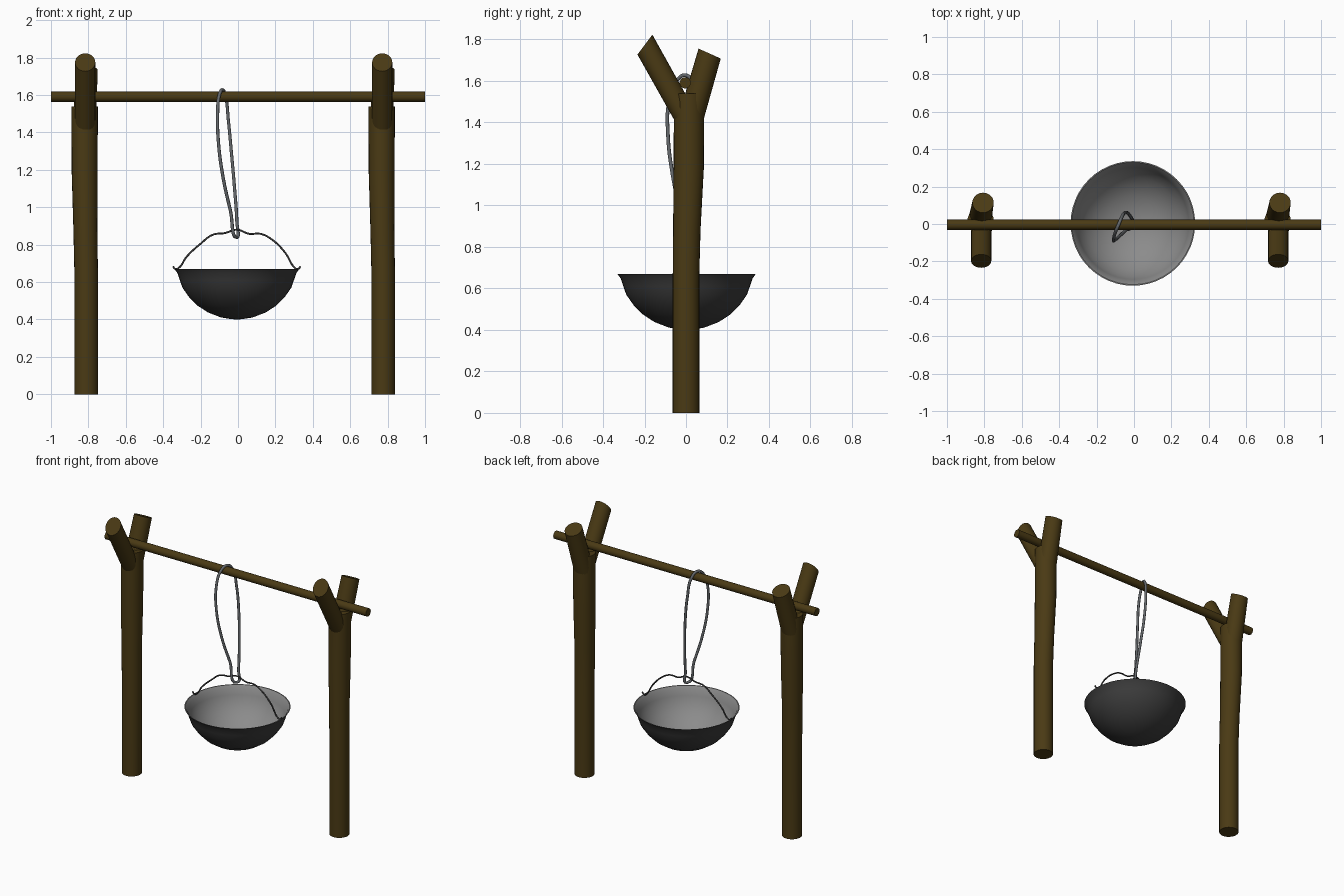
import bpy, bmesh, math
from mathutils import Vector

if "Cube" in bpy.data.objects:
    bpy.data.objects.remove(bpy.data.objects["Cube"])


def mat(name, rgb):
    m = bpy.data.materials.new(name)
    m.diffuse_color = (*rgb, 1)
    m.use_nodes = True
    m.node_tree.nodes["Principled BSDF"].inputs["Base Color"].default_value = m.diffuse_color
    return m


WOOD = mat("dark wood", (0.068, 0.042, 0.007))
IRON = mat("black iron", (0.045, 0.045, 0.045))
INNER = mat("worn grey iron", (0.26, 0.26, 0.26))
WIRE = mat("grey wire", (0.13, 0.14, 0.15))


def finish(name, bm, mats, angle=40):
    bmesh.ops.recalc_face_normals(bm, faces=bm.faces)
    me = bpy.data.meshes.new(name)
    bm.to_mesh(me)
    bm.free()
    ob = bpy.data.objects.new(name, me)
    bpy.context.collection.objects.link(ob)
    for m in mats:
        me.materials.append(m)
    bpy.ops.object.select_all(action='DESELECT')
    ob.select_set(True)
    bpy.context.view_layer.objects.active = ob
    bpy.ops.object.shade_smooth_by_angle(angle=math.radians(angle))
    return ob


def log(name, rings, n=24):
    """Loft capped rings: (centre, x half axis, second half axis as y, z)."""
    bm = bmesh.new()
    loops = []
    for c, rx, (vy, vz) in rings:
        loop = []
        for i in range(n):
            a = 2 * math.pi * i / n
            off = Vector((rx * math.cos(a), vy * math.sin(a), vz * math.sin(a)))
            loop.append(bm.verts.new(Vector(c) + off))
        loops.append(loop)
    for a, b in zip(loops, loops[1:]):
        for i in range(n):
            j = (i + 1) % n
            bm.faces.new((a[i], a[j], b[j], b[i]))
    bm.faces.new(loops[0])
    bm.faces.new(loops[-1])
    return finish(name, bm, [WOOD])


def wire(name, pts, r, material, closed=False):
    cu = bpy.data.curves.new(name, 'CURVE')
    cu.dimensions = '3D'
    cu.bevel_depth = r
    cu.bevel_resolution = 2
    cu.use_fill_caps = True
    sp = cu.splines.new('BEZIER')
    sp.bezier_points.add(len(pts) - 1)
    for bp, p in zip(sp.bezier_points, pts):
        bp.co = p
        bp.handle_left_type = bp.handle_right_type = 'AUTO'
    sp.use_cyclic_u = closed
    sp.resolution_u = 6
    cu.materials.append(material)
    ob = bpy.data.objects.new(name, cu)
    bpy.context.collection.objects.link(ob)
    return ob


# Two forked posts, the same shape at each end
for side, dx in (("left", 0), ("right", 1.588)):
    x = -0.812 + dx
    log(side + "_post", [
        ((x, 0, 0), 0.063, (0.064, 0)),
        ((x, 0, 0.66), 0.063, (0.064, 0)),
        ((x - 0.004, 0.004, 0.88), 0.064, (0.066, 0)),
        ((x - 0.008, 0.013, 1.18), 0.069, (0.073, 0)),
        ((x - 0.008, 0.015, 1.54), 0.071, (0.073, 0))])
    log(side + "_front_fork", [
        ((x - 0.005, 0.012, 1.40), 0.054, (0.062, 0)),
        ((x - 0.005, -0.198, 1.775), 0.054, (0.036, 0.048))])
    log(side + "_back_fork", [
        ((x - 0.012, 0.018, 1.40), 0.063, (0.063, 0)),
        ((x + 0.005, 0.114, 1.732), 0.057, (0.0535, -0.024))])

# Cross bar resting in the forks
bm = bmesh.new()
bmesh.ops.create_cone(bm, cap_ends=True, segments=20, radius1=0.027, radius2=0.027, depth=2)
for v in bm.verts:
    v.co = Vector((v.co.z, v.co.x - 0.004, v.co.y + 1.591))
finish("cross_bar", bm, [WOOD])

# Bowl: outer profile down, then inner profile, spun round the axis
outer = [(0.333, 0.669), (0.318, 0.648), (0.305, 0.61), (0.291, 0.57), (0.256, 0.52),
         (0.212, 0.475), (0.155, 0.438), (0.085, 0.411), (0.03, 0.402), (0, 0.40)]
inner = [(max(r - 0.006, 0), z + 0.006 * (1 - r / 0.333)) for r, z in outer]
bm = bmesh.new()
n = 48
for k, prof in enumerate((outer, inner)):
    vs = [bm.verts.new((r, 0, z)) for r, z in prof]
    es = [bm.edges.new(p) for p in zip(vs, vs[1:])]
    if k == 0:
        es_all, vs_all, top = es, vs, vs[0]
    else:
        es_all, vs_all = es_all + es + [bm.edges.new((top, vs[0]))], vs_all + vs
bmesh.ops.spin(bm, geom=vs_all + es_all, cent=(0, 0, 0), axis=(0, 0, 1),
               angle=2 * math.pi, steps=n)
bmesh.ops.remove_doubles(bm, verts=bm.verts, dist=0.0005)
bmesh.ops.recalc_face_normals(bm, faces=bm.faces)
for f in bm.faces:
    c = f.calc_center_median()
    inward = f.normal.x * c.x + f.normal.y * c.y < 0
    f.material_index = 1 if inward or f.normal.z > 0.6 else 0
bowl = finish("bowl", bm, [IRON, INNER], 50)
bowl.location = (-0.006, 0.003, 0)

# Bowl handle with hooked ends and a kinked top
wire("bowl_handle", [(x, 0.0, z) for x, z in [
    (-0.348, 0.684), (-0.335, 0.67), (-0.318, 0.675), (-0.275, 0.735), (-0.2, 0.805),
    (-0.135, 0.853), (-0.07, 0.862), (-0.005, 0.88), (0.06, 0.858), (0.12, 0.858),
    (0.175, 0.832), (0.25, 0.76), (0.305, 0.675), (0.32, 0.67), (0.335, 0.684)]],
    0.005, IRON)

# Long wire loop over the bar, catching the handle
wire("hanging_loop", [
    (-0.006, 0.0, 0.838), (-0.04, -0.03, 0.98), (-0.078, -0.065, 1.15), (-0.104, -0.087, 1.34),
    (-0.109, -0.082, 1.5), (-0.1, -0.045, 1.6), (-0.083, -0.004, 1.628),
    (-0.066, 0.036, 1.59), (-0.052, 0.058, 1.47), (-0.036, 0.06, 1.3),
    (-0.02, 0.042, 1.12), (-0.006, 0.014, 0.92)], 0.009, WIRE, True)
